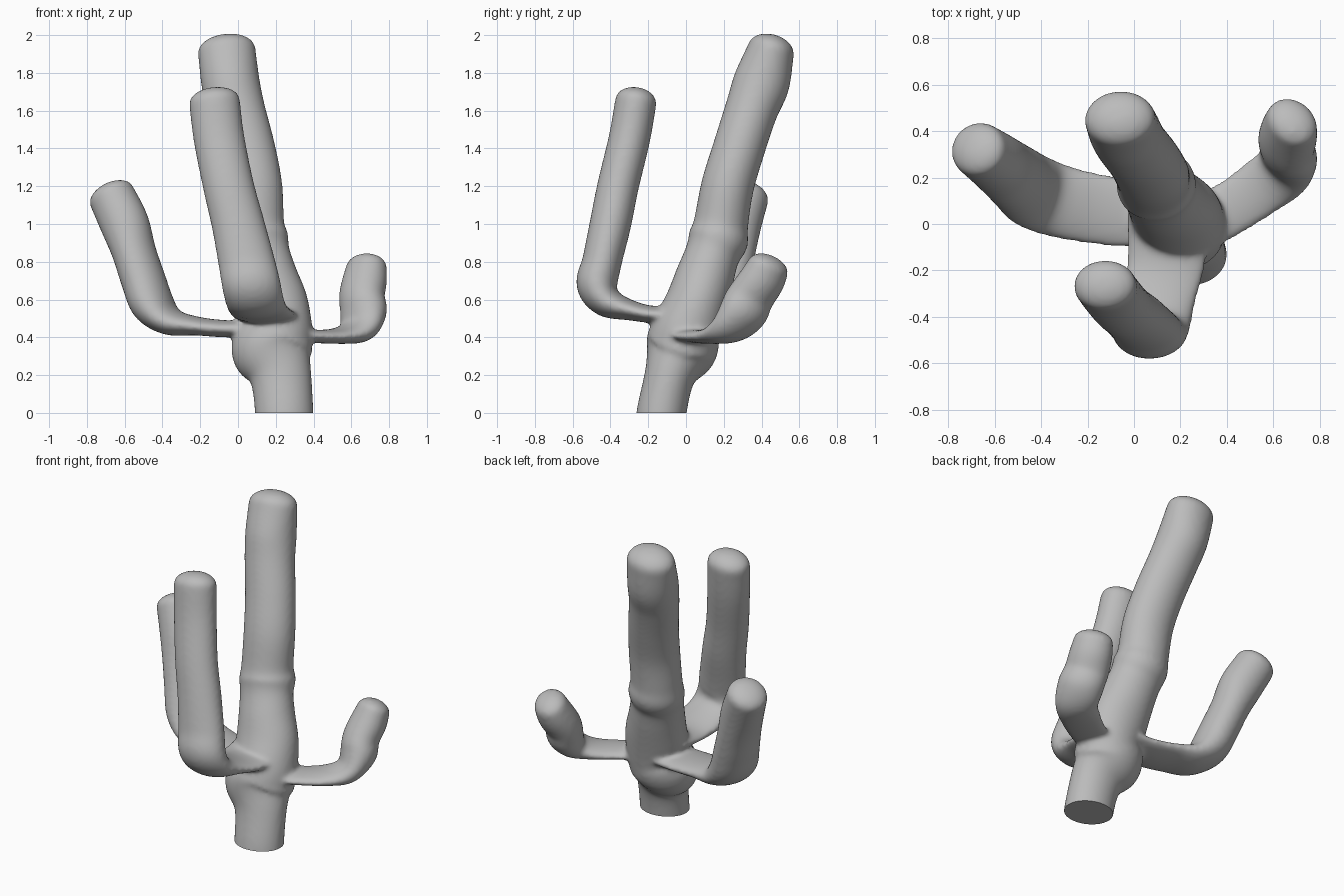
import bpy, bmesh, math
from mathutils import Vector

old = bpy.data.objects.get("Cube")
if old:
    bpy.data.objects.remove(old, do_unlink=True)

SIDES, STEPS, CAP = 32, 6, 7

# Stations along each limb: x, y, z, half width, half thickness
TRUNK = [(.245, -.14, -.12, .155, .13), (.245, -.13, 0, .155, .132), (.225, -.085, .2, .165, .135),
         (.18, -.03, .33, .215, .19), (.2, 0, .43, .195, .185), (.175, .055, .58, .195, .165),
         (.14, .1, .72, .175, .155), (.11, .14, .84, .165, .145), (.095, .17, .92, .172, .16),
         (.085, .185, 1, .16, .145), (.075, .22, 1.2, .16, .14), (.04, .28, 1.4, .157, .138),
         (-.01, .345, 1.6, .155, .14), (-.04, .4, 1.75, .155, .15), (-.06, .45, 1.92, .153, .125)]
FRONT = [(.15, .05, .54, .18, .05), (.14, -.15, .52, .17, .045), (.11, -.3, .545, .16, .055),
         (.09, -.42, .59, .155, .085), (.07, -.47, .68, .155, .11), (.045, -.445, .8, .15, .105),
         (0, -.4, 1, .14, .11), (-.05, -.36, 1.2, .135, .11), (-.1, -.3, 1.45, .135, .11),
         (-.125, -.265, 1.65, .135, .11)]
RIGHT = [(.15, .04, .45, .14, .04), (-.05, .05, .445, .15, .045), (-.22, .075, .46, .155, .05),
         (-.36, .11, .485, .16, .075), (-.45, .15, .57, .16, .11), (-.5, .19, .7, .15, .115),
         (-.55, .23, .85, .14, .115), (-.6, .27, 1, .13, .13), (-.67, .32, 1.15, .12, .125)]
LEFT = [(.22, -.02, .42, .13, .04), (.4, .06, .405, .12, .035), (.55, .16, .41, .125, .045),
        (.64, .23, .445, .13, .075), (.665, .3, .53, .14, .11), (.655, .34, .61, .135, .11),
        (.67, .4, .7, .13, .11), (.68, .435, .77, .12, .1)]


def smooth_path(points):
    """Catmull-Rom samples through the stations."""
    p = [Vector(q) for q in points]
    p = [p[0] * 2 - p[1]] + p + [p[-1] * 2 - p[-2]]
    out = []
    for a, b, c, d in zip(p, p[1:], p[2:], p[3:]):
        for i in range(STEPS):
            t = i / STEPS
            out.append((b * 2 + (c - a) * t + (a * 2 - b * 5 + c * 4 - d) * t * t
                        + (b * 3 - a - c * 3 + d) * t ** 3) / 2)
    return out + [p[-2]]


def limb(bm, points, side):
    """Closed tube with oval sections and a domed tip."""
    path = smooth_path(points)
    rings = []

    def ring(centre, tangent, w, h):
        s = Vector(side)
        s = (s - tangent * s.dot(tangent)).normalized()
        n = tangent.cross(s)
        rings.append([bm.verts.new(centre + s * w * math.cos(a) + n * h * math.sin(a))
                      for a in (math.tau * k / SIDES for k in range(SIDES))])

    last = len(path) - 1
    for i, q in enumerate(path):
        tangent = (path[min(i + 1, last)] - path[max(i - 1, 0)]).to_3d().normalized()
        ring(q.to_3d(), tangent, q[3], q[4])
    tip = path[-1]
    for j in range(1, CAP):
        a = math.pi / 2 * j / CAP
        ring(tip.to_3d() + tangent * tip[3] * .55 * math.sin(a), tangent,
             tip[3] * math.cos(a), tip[4] * math.cos(a))
    for r0, r1 in zip(rings, rings[1:]):
        for k in range(SIDES):
            m = (k + 1) % SIDES
            bm.faces.new((r0[k], r0[m], r1[m], r1[k]))
    bm.faces.new(rings[0][::-1])
    bm.faces.new(rings[-1])


# Trunk and three arms
bm = bmesh.new()
limb(bm, TRUNK, (1, 0, 0))
limb(bm, FRONT, (1, 0, 0))
limb(bm, RIGHT, (.3, .95, 0))
limb(bm, LEFT, (-.6, .8, 0))
bmesh.ops.recalc_face_normals(bm, faces=bm.faces)
mesh = bpy.data.meshes.new("cactus_body")
bm.to_mesh(mesh)
bm.free()
body = bpy.data.objects.new("cactus_body", mesh)
bpy.context.collection.objects.link(body)
bpy.context.view_layer.objects.active = body
body.select_set(True)

# Fuse the limbs into one soft skin
fuse = body.modifiers.new("fuse", 'REMESH')
fuse.mode = 'VOXEL'
fuse.voxel_size = .013
soften = body.modifiers.new("soften", 'SMOOTH')
soften.factor = .5
soften.iterations = 12
for name in ("fuse", "soften"):
    bpy.ops.object.modifier_apply(modifier=name)

# Flat cut at the ground
bm = bmesh.new()
bm.from_mesh(body.data)
cut = bmesh.ops.bisect_plane(bm, geom=bm.verts[:] + bm.edges[:] + bm.faces[:],
                             plane_co=(0, 0, 0), plane_no=(0, 0, 1), clear_inner=True)
rim = [e for e in cut["geom_cut"] if isinstance(e, bmesh.types.BMEdge)]
bmesh.ops.contextual_create(bm, geom=rim)
bmesh.ops.recalc_face_normals(bm, faces=bm.faces)
bm.to_mesh(body.data)
bm.free()

# Plain grey skin
grey = bpy.data.materials.new("plain_grey")
grey.use_nodes = True
colour = (.5, .5, .5, 1)
grey.diffuse_color = colour
grey.node_tree.nodes["Principled BSDF"].inputs["Base Color"].default_value = colour
body.data.materials.clear()
body.data.materials.append(grey)
bpy.ops.object.shade_smooth_by_angle(angle=math.radians(50))
